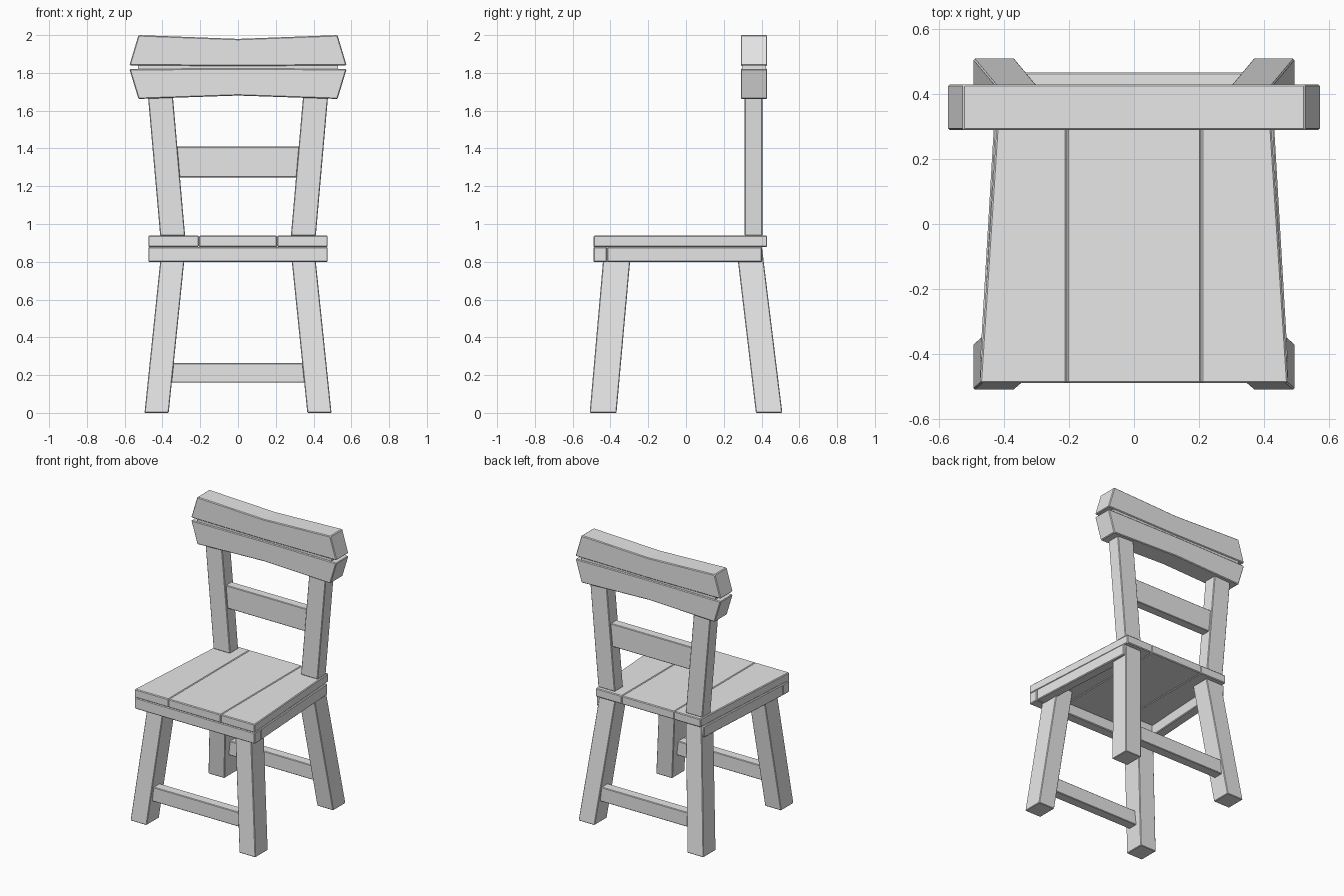
import bpy
import bmesh

default = bpy.data.objects.get("Cube")
if default:
    bpy.data.objects.remove(default, do_unlink=True)

# Single plain grey finish
GREY = (0.8, 0.8, 0.8, 1.0)
grey = bpy.data.materials.new("plain_grey")
grey.use_nodes = True
grey.diffuse_color = GREY
grey.node_tree.nodes["Principled BSDF"].inputs["Base Color"].default_value = GREY


def loft(name, ring_a, ring_b, bevel=0.004):
    """Solid between two matching outlines, with a narrow chamfer."""
    bm = bmesh.new()
    a = [bm.verts.new(p) for p in ring_a]
    b = [bm.verts.new(p) for p in ring_b]
    bm.faces.new(a)
    bm.faces.new(b)
    n = len(a)
    for i in range(n):
        j = (i + 1) % n
        bm.faces.new((a[i], a[j], b[j], b[i]))
    bmesh.ops.recalc_face_normals(bm, faces=bm.faces)
    mesh = bpy.data.meshes.new(name)
    bm.to_mesh(mesh)
    bm.free()
    mesh.materials.append(grey)
    obj = bpy.data.objects.new(name, mesh)
    bpy.context.collection.objects.link(obj)
    if bevel:
        mod = obj.modifiers.new("chamfer", 'BEVEL')
        mod.width = bevel
        mod.segments = 1
        mod.limit_method = 'ANGLE'
    return obj


def rect(x, y, z):
    """Level rectangle from x and y ranges at height z."""
    return [(x[0], y[0], z), (x[1], y[0], z), (x[1], y[1], z), (x[0], y[1], z)]


def box(name, x, y, z, bevel=0.004):
    return loft(name, rect(x, y, z[0]), rect(x, y, z[1]), bevel)


def slab(name, outline, z, bevel=0.005):
    """Plan outline extruded upward."""
    return loft(name, [(x, y, z[0]) for x, y in outline],
                [(x, y, z[1]) for x, y in outline], bevel)


def board(name, half_profile, y, bevel=0.005):
    """Mirrored front profile extruded in depth."""
    profile = half_profile + [(-x, z) for x, z in reversed(half_profile) if x > 0]
    return loft(name, [(x, y[0], z) for x, z in profile],
                [(x, y[1], z) for x, z in profile], bevel)


SEAT_FRONT, SEAT_BACK = -0.49, 0.43
APRON_Z = (0.798, 0.878)
SEAT_Z = (0.878, 0.938)

for side, s in (("left", 1), ("right", -1)):
    # Splayed legs and leaning back posts
    def span(inner, outer):
        return (s * inner, s * outer)
    loft("front_leg_" + side, rect(span(0.367, 0.495), (-0.51, -0.368), 0),
         rect(span(0.277, 0.404), (-0.433, -0.289), 0.878))
    loft("back_leg_" + side, rect(span(0.367, 0.495), (0.37, 0.51), 0),
         rect(span(0.277, 0.404), (0.266, 0.402), 0.878))
    loft("back_post_" + side, rect(span(0.28, 0.412), (0.31, 0.405), 0.938),
         rect(span(0.345, 0.477), (0.31, 0.405), 1.68))

    # Tapered side planks and side aprons
    slab("seat_plank_" + side,
         [(s * 0.207, SEAT_FRONT), (s * 0.475, SEAT_FRONT),
          (s * 0.415, SEAT_BACK), (s * 0.207, SEAT_BACK)], SEAT_Z)
    slab("side_apron_" + side,
         [(s * 0.405, -0.418), (s * 0.474, -0.418),
          (s * 0.426, 0.402), (s * 0.357, 0.402)], APRON_Z)

# Middle plank and front apron
box("seat_plank_middle", (-0.207, 0.207), (SEAT_FRONT, SEAT_BACK), SEAT_Z, 0.005)
box("front_apron", (-0.475, 0.475), (SEAT_FRONT, -0.418), APRON_Z, 0.005)

# Stretchers and back slat
box("front_stretcher", (-0.39, 0.39), (-0.467, -0.397), (0.16, 0.263))
box("back_stretcher", (-0.39, 0.39), (0.397, 0.467), (0.16, 0.263))
box("back_slat", (-0.37, 0.37), (0.325, 0.39), (1.247, 1.41))

# Two shaped top rails with a recessed joint between them
RAIL_Y = (0.29, 0.43)
board("lower_top_rail", [(0, 1.68), (0.527, 1.662), (0.575, 1.82), (0, 1.824)], RAIL_Y)
board("upper_top_rail", [(0, 1.836), (0.575, 1.84), (0.527, 2.0), (0, 1.98)], RAIL_Y)
box("rail_joint", (-0.53, 0.53), (0.297, 0.423), (1.81, 1.85), 0)
